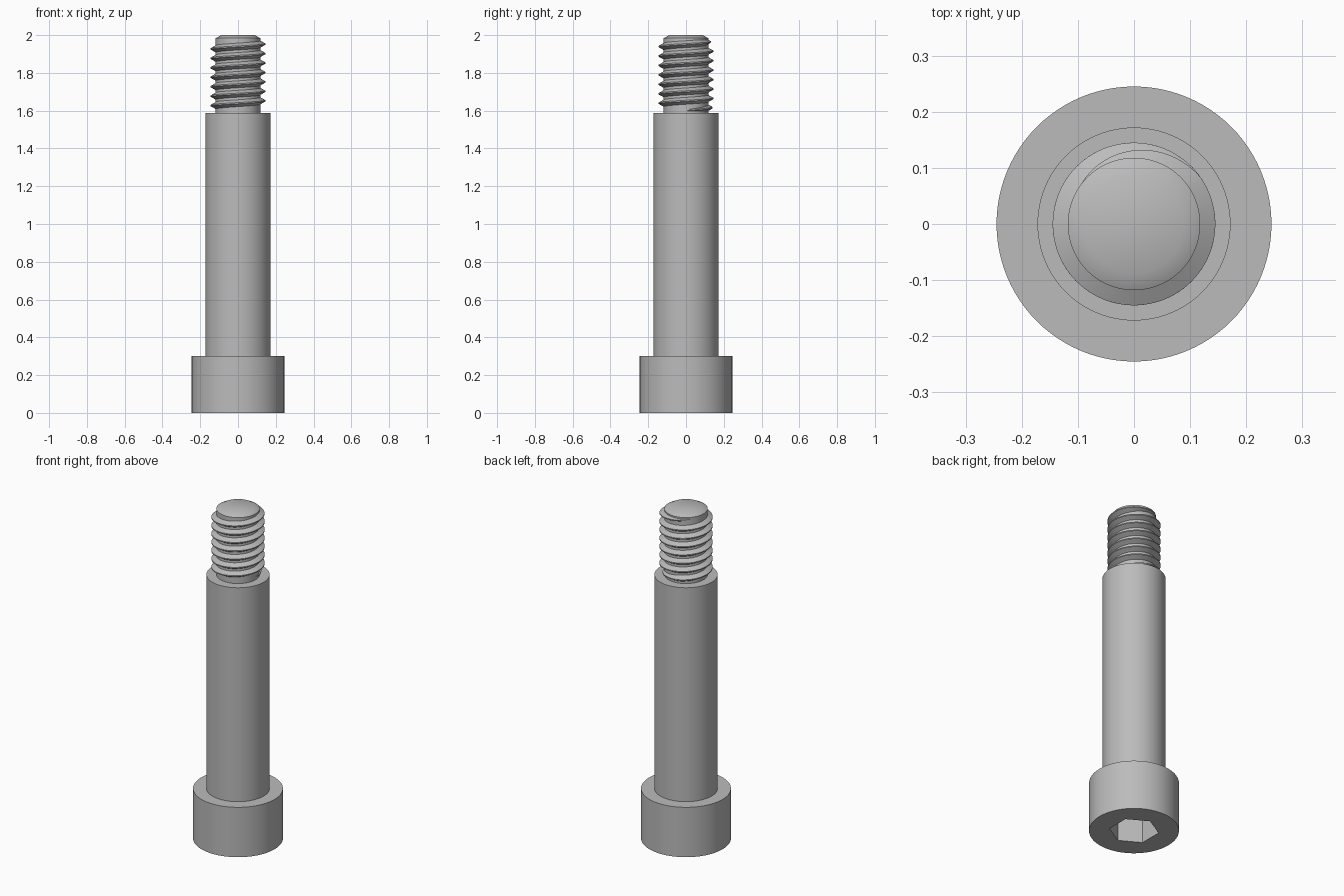
import bpy, bmesh
from math import cos, sin, pi, radians

cube = bpy.data.objects.get("Cube")
if cube:
    bpy.data.objects.remove(cube, do_unlink=True)

SEG = 96
HEAD_R, SHOULDER_R, MAJOR_R, CORE_R = 0.245, 0.172, 0.145, 0.118
HEAD_TOP, SHOULDER_TOP, TIP = 0.30, 1.587, 2.0
PITCH = 0.05

steel = bpy.data.materials.new("grey_steel")
steel.use_nodes = True
grey = (0.5, 0.5, 0.5, 1)
steel.diffuse_color = grey
steel.node_tree.nodes["Principled BSDF"].inputs["Base Color"].default_value = grey


def finish(bm, name):
    bmesh.ops.recalc_face_normals(bm, faces=bm.faces)
    mesh = bpy.data.meshes.new(name)
    bm.to_mesh(mesh)
    bm.free()
    mesh.materials.append(steel)
    obj = bpy.data.objects.new(name, mesh)
    bpy.context.collection.objects.link(obj)
    bpy.ops.object.select_all(action="DESELECT")
    obj.select_set(True)
    bpy.context.view_layer.objects.active = obj
    bpy.ops.object.shade_smooth_by_angle(angle=radians(30))
    return obj


def ring(bm, r, z, n=SEG, start=0.0):
    return [bm.verts.new((r * cos(start + 2 * pi * i / n),
                          r * sin(start + 2 * pi * i / n), z)) for i in range(n)]


def join(bm, a, b):
    n = len(a)
    for i in range(n):
        bm.faces.new((a[i], a[(i + 1) % n], b[(i + 1) % n], b[i]))


def lathe(bm, profile):
    rings = [ring(bm, r, z) for r, z in profile]
    for a, b in zip(rings, rings[1:]):
        join(bm, a, b)
    return rings


def loop_edges(bm, loop):
    return [bm.edges.get((v, loop[i - 1])) or bm.edges.new((v, loop[i - 1]))
            for i, v in enumerate(loop)]


# Head with a hexagonal socket opening downwards
bm = bmesh.new()
rings = lathe(bm, [(HEAD_R, 0), (HEAD_R, HEAD_TOP)])
bm.faces.new(rings[-1])
mouth = ring(bm, 0.136, 0, 6, pi / 6)
floor = ring(bm, 0.136, 0.17, 6, pi / 6)
join(bm, mouth, floor)
bm.faces.new(floor)
bmesh.ops.triangle_fill(bm, use_beauty=True, normal=(0, 0, -1),
                        edges=loop_edges(bm, rings[0]) + loop_edges(bm, mouth))
finish(bm, "socket_head")

# Plain shoulder
bm = bmesh.new()
rings = lathe(bm, [(SHOULDER_R, HEAD_TOP), (SHOULDER_R, SHOULDER_TOP)])
bm.faces.new(rings[-1])
finish(bm, "shoulder")

# Core of the threaded end, with a chamfered tip
bm = bmesh.new()
rings = lathe(bm, [(CORE_R, SHOULDER_TOP), (CORE_R, 1.984), (0.088, TIP)])
bm.faces.new(rings[-1])
finish(bm, "thread_core")

# Helical ridge that fades into the core at both ends
bm = bmesh.new()
end_angle, end_z, turns = radians(143), 1.972, 7.4
taper = radians(108)
steps = int(turns * SEG)
previous = None
for i in range(steps + 1):
    travel = 2 * pi * turns * i / steps
    remaining = 2 * pi * turns - travel
    fade = min(1, remaining / taper, travel / taper)
    angle = end_angle - remaining
    z = end_z - PITCH * remaining / (2 * pi)
    crest_r = CORE_R + (MAJOR_R - CORE_R) * fade
    root_half = PITCH * (0.0625 + 0.3125 * fade)
    crest_half = PITCH * 0.0625
    section = [bm.verts.new((r * cos(angle), r * sin(angle), z + dz)) for r, dz in (
        (CORE_R - 0.001, -root_half), (crest_r, -crest_half),
        (crest_r, crest_half), (CORE_R - 0.001, root_half))]
    if previous:
        join(bm, previous, section)
    else:
        bm.faces.new(section)
    previous = section
bm.faces.new(previous)
finish(bm, "thread_ridge")
